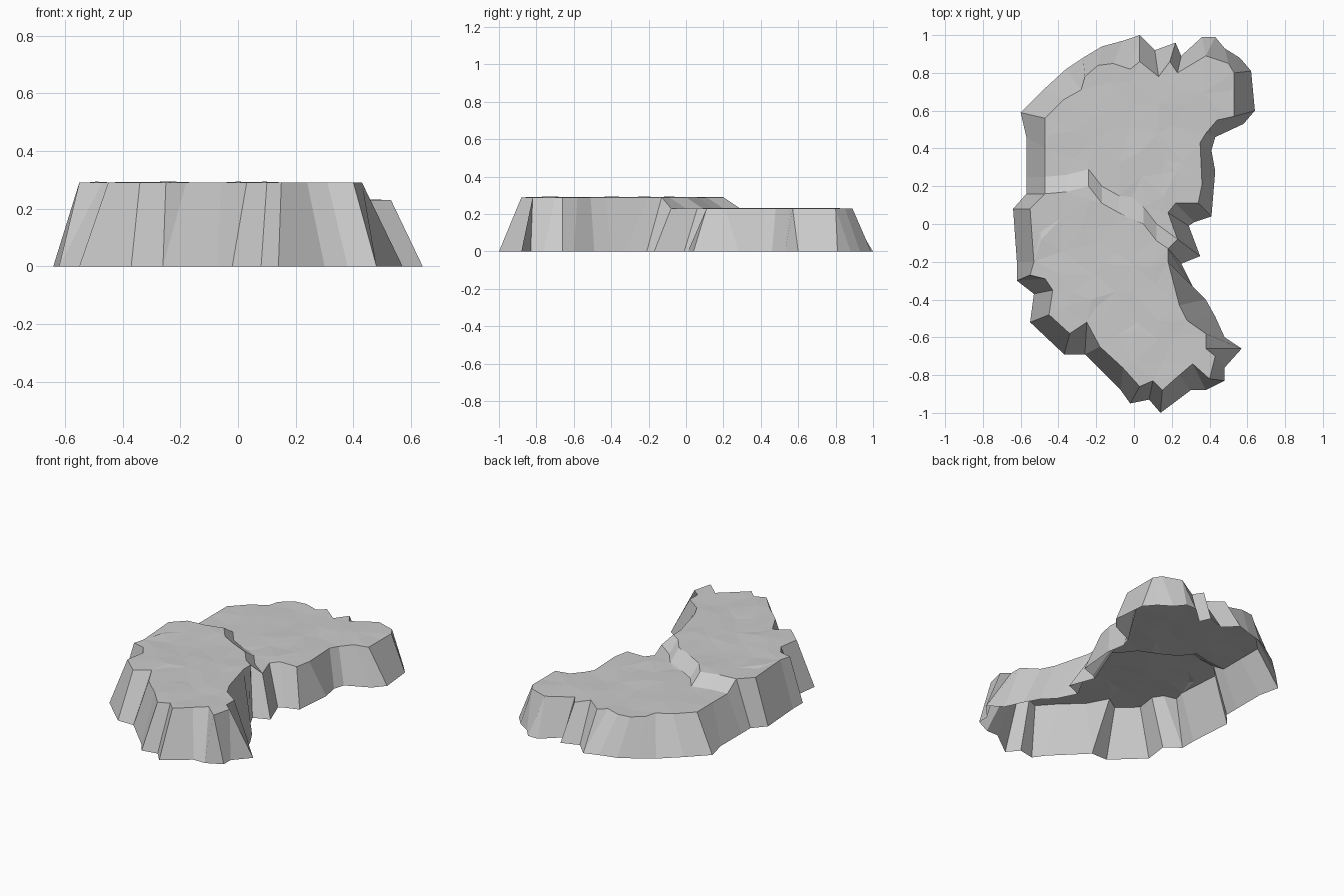
import bpy
import bmesh
import random
from mathutils import Vector
from mathutils.geometry import delaunay_2d_cdt

random.seed(4)

HIGH, LOW = 0.29, 0.23      # heights of the front and back plateaus
STEP_RUN = 0.09             # depth of the slope between the plateaus
GRID = 0.12                 # spacing of the uneven ground points
ROUGHNESS = 0.004

# Cliff stations in hundredths: foot x, foot y, rim x, rim y, clockwise from above
BACK_CLIFF = [
    (-57, 16, -47, 16), (-57, 25, -47, 25), (-57, 46, -47, 40), (-60, 59, -47, 56),
    (-48, 71, -37, 66), (-36, 82, -28, 71), (-27, 88, -26, 78), (-17, 94, -19, 84),
    (-6, 97, -11, 85), (3, 100, -2, 82), (3, 100, 3, 86), (11, 92, 13, 78),
    (22, 96, 19, 86), (25, 89, 23, 80), (36, 99, 38, 89), (43, 99, 38, 89),
    (48, 93, 50, 85), (56, 88, 53, 80), (62, 81, 53, 80), (64, 60, 53, 57),
    (58, 53, 44, 55), (43, 46, 38, 48), (41, 39, 35, 43), (43, 28, 36, 21),
    (41, 4, 34, 11), (32, 1, 22, 11), (29, -1, 18, 6), (35, -17, 23, -8),
]
FRONT_CLIFF = [
    (25, -21, 18, -13), (31, -33, 18, -20), (38, -40, 24, -43), (43, -49, 28, -51),
    (48, -60, 38, -58), (57, -66, 38, -66), (48, -76, 43, -70), (48, -83, 40, -82),
    (38, -88, 31, -74), (30, -88, 24, -80), (14, -100, 15, -88), (8, -93, 10, -83),
    (-2, -95, 3, -86), (-7, -88, -6, -76), (-26, -69, -18, -65), (-26, -69, -25, -52),
    (-37, -69, -34, -58), (-55, -52, -45, -48), (-53, -37, -43, -35),
    (-62, -30, -47, -29), (-62, -30, -55, -27), (-62, -20, -53, -20),
    (-64, 8, -55, 8),
]

# Upper edge of the slope that separates the two plateaus
CREST = [Vector(p) / 100 for p in
         [(-47, 16), (-36, 17), (-24, 20), (-17, 11), (-8, 6), (5, 0), (12, -9),
          (18, -13), (23, -18)]]


def crest_y(x):
    if x <= CREST[0].x:
        return CREST[0].y
    for a, b in zip(CREST, CREST[1:]):
        if x <= b.x:
            return a.lerp(b, (x - a.x) / (b.x - a.x)).y
    return CREST[-1].y


def height(p):
    drop = (p.y - crest_y(p.x)) / STEP_RUN
    return HIGH - (HIGH - LOW) * min(max(drop, 0), 1)


def chain(start, count):
    return [(i, i + 1) for i in range(start, start + count - 1)]


# Reversed so that the outline runs counter-clockwise
stations = (BACK_CLIFF + FRONT_CLIFF)[::-1]
foot = [Vector((s[0], s[1])) / 100 for s in stations]
rim = [Vector((s[2], s[3])) / 100 for s in stations]

# Ground points: the rim, both edges of the slope, then a jittered grid
points = list(rim)
edges = []
crest = CREST[:-2]
for shift in (0, STEP_RUN):
    edges += chain(len(points), len(crest))
    points += [p + Vector((0, shift)) for p in crest]

fixed = list(points)
for i in range(-6, 7):
    for j in range(-9, 10):
        p = Vector((i, j)) * GRID
        p += Vector((random.uniform(-1, 1), random.uniform(-1, 1))) * GRID * 0.35
        if min((p - q).length for q in fixed) > GRID * 0.5:
            points.append(p)

outline = list(range(len(rim)))
flat, _, tris, source, _, inside = delaunay_2d_cdt(points, edges, [outline], 0, 1e-5)

bm = bmesh.new()

# Plateau tops, slightly uneven away from the fixed edges
ground = []
for p, origin in zip(flat, source):
    free = origin and min(origin) >= len(fixed)
    bump = random.uniform(-ROUGHNESS, ROUGHNESS) if free else 0
    ground.append(bm.verts.new((p.x, p.y, height(p) + bump)))
for tri, owner in zip(tris, inside):
    if owner:
        bm.faces.new([ground[i] for i in tri])

# Sloping cliff walls, open underneath
low_ring = [bm.verts.new((p.x, p.y, 0)) for p in foot]
high_ring = [bm.verts.new((p.x, p.y, height(p))) for p in rim]
for i in range(len(stations)):
    k = (i + 1) % len(stations)
    bm.faces.new((low_ring[i], low_ring[k], high_ring[k], high_ring[i]))

# Weld the rim and drop unused points
bmesh.ops.remove_doubles(bm, verts=bm.verts, dist=0.0005)
bmesh.ops.delete(bm, geom=[v for v in bm.verts if not v.link_faces], context='VERTS')

default = bpy.data.objects.get("Cube")
if default:
    bpy.data.objects.remove(default, do_unlink=True)

# Stone colour
stone = bpy.data.materials.new("stone_grey")
stone.use_nodes = True
colour = (0.6, 0.6, 0.6, 1)
stone.diffuse_color = colour
stone.node_tree.nodes["Principled BSDF"].inputs["Base Color"].default_value = colour

mesh = bpy.data.meshes.new("stepped_plateau")
bm.to_mesh(mesh)
bm.free()
mesh.materials.append(stone)
plateau = bpy.data.objects.new("stepped_plateau", mesh)
bpy.context.collection.objects.link(plateau)
